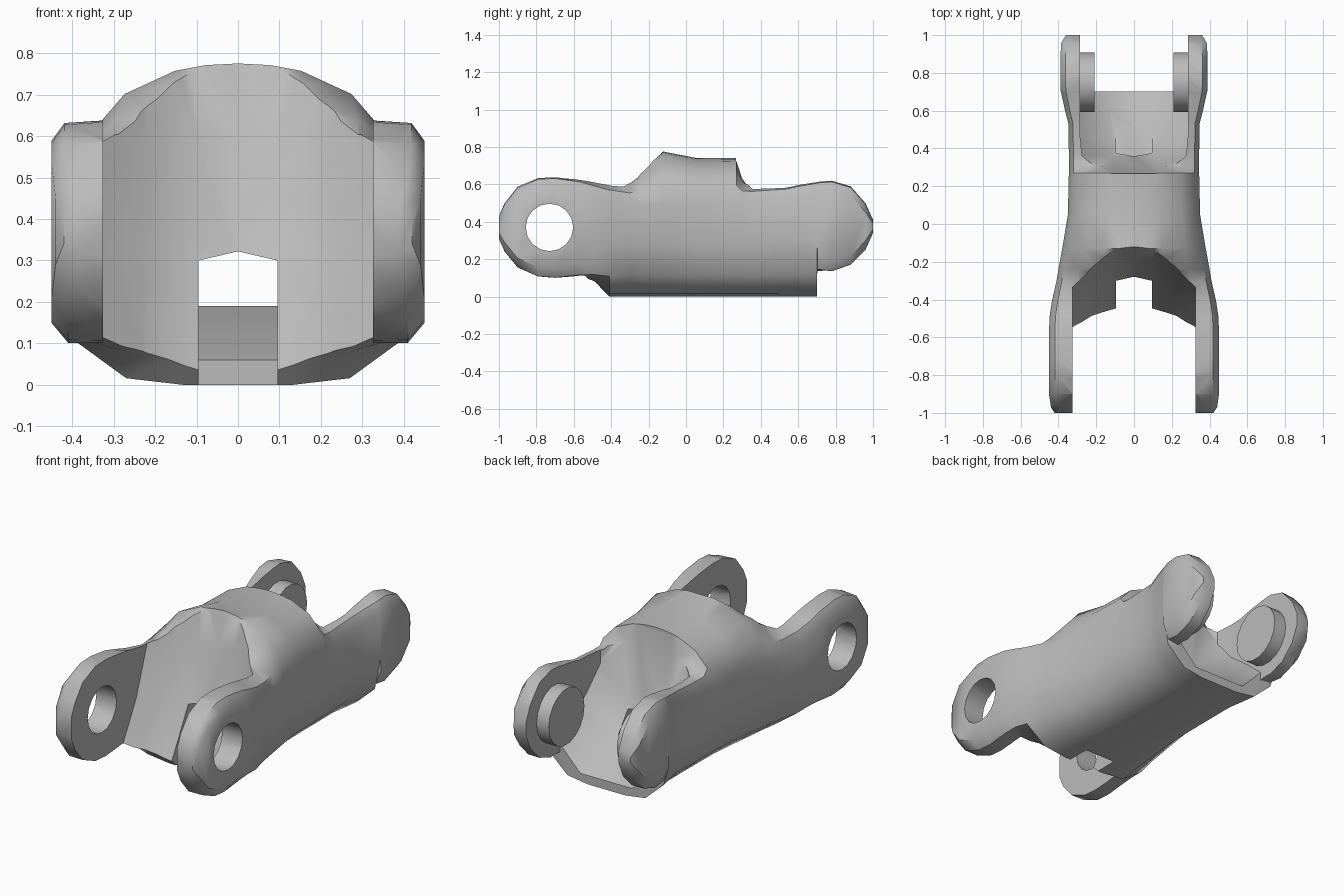
import bpy, bmesh, math
from mathutils import Matrix

if "Cube" in bpy.data.objects:
    bpy.data.objects.remove(bpy.data.objects["Cube"], do_unlink=True)

metal = bpy.data.materials.new("plain grey")
metal.use_nodes = True
grey = (0.5, 0.5, 0.5, 1)
metal.diffuse_color = grey
metal.node_tree.nodes["Principled BSDF"].inputs["Base Color"].default_value = grey


def finish(bm, name):
    bm.normal_update()
    if bm.calc_volume(signed=True) < 0:
        bmesh.ops.reverse_faces(bm, faces=bm.faces)
    mesh = bpy.data.meshes.new(name)
    bm.to_mesh(mesh)
    bm.free()
    mesh.materials.append(metal)
    ob = bpy.data.objects.new(name, mesh)
    bpy.context.collection.objects.link(ob)
    return ob


def loft(name, sections):
    """Skin matching closed sections and cap both ends."""
    bm = bmesh.new()
    rings = [[bm.verts.new(p) for p in s] for s in sections]
    for a, b in zip(rings, rings[1:]):
        for i in range(len(a)):
            j = (i + 1) % len(a)
            bm.faces.new((a[i], a[j], b[j], b[i]))
    bm.faces.new(rings[0][::-1])
    bm.faces.new(rings[-1])
    bm.normal_update()
    bmesh.ops.triangulate(bm, faces=bm.faces)
    return finish(bm, name)


def drum(name, x0, x1, y, radius, sides):
    """Cylinder lying along x at pivot height."""
    bm = bmesh.new()
    place = Matrix.Translation(((x0 + x1) / 2, y, 0.37)) @ Matrix.Rotation(math.pi / 2, 4, 'Y')
    bmesh.ops.create_cone(bm, cap_ends=True, segments=sides, radius1=radius, radius2=radius,
                          depth=x1 - x0, matrix=place)
    return finish(bm, name)


def activate(ob):
    bpy.ops.object.select_all(action='DESELECT')
    ob.select_set(True)
    bpy.context.view_layer.objects.active = ob


def cut(ob, cutter):
    mod = ob.modifiers.new("cut", 'BOOLEAN')
    mod.operation = 'DIFFERENCE'
    mod.solver = 'EXACT'
    mod.object = cutter
    activate(ob)
    bpy.ops.object.modifier_apply(modifier=mod.name)
    bpy.data.objects.remove(cutter, do_unlink=True)


def smooth(ob, angle):
    activate(ob)
    bpy.ops.object.shade_smooth_by_angle(angle=math.radians(angle))


# Outer hull: y, half width, top, bottom, top rounding, bottom rounding.
# Small roundings turn into square shoulders with a chamfer.
def hull_section(y, w, top, bottom, r, b):
    sharp_top, sharp_bottom = max(1, 0.2 / r), max(1, 0.2 / b)
    half = [(w * x, top - r * d ** sharp_top) for x, d in
            ((0.2, 0.02), (0.4, 0.07), (0.72, 0.27), (0.93, 0.6), (1, 1))]
    half += [(w * x, bottom + b * d ** sharp_bottom) for x, d in
             ((1, 1), (0.91, 0.4), (0.62, 0.06), (0.3, 0))]
    ring = [(0, top)] + half + [(0, bottom)] + [(-x, z) for x, z in reversed(half)]
    return [(x, y, z) for x, z in ring]


hull = [
    (-1.0, 0.42, 0.43, 0.31, 0.03, 0.03),
    (-0.97, 0.44, 0.50, 0.24, 0.05, 0.05),
    (-0.90, 0.45, 0.588, 0.155, 0.05, 0.05),
    (-0.79, 0.45, 0.634, 0.107, 0.05, 0.05),
    (-0.70, 0.45, 0.638, 0.10, 0.05, 0.05),
    (-0.57, 0.45, 0.625, 0.11, 0.06, 0.07),
    (-0.49, 0.447, 0.614, 0.08, 0.08, 0.14),
    (-0.41, 0.435, 0.606, 0, 0.1, 0.27),
    (-0.30, 0.41, 0.63, 0, 0.15, 0.28),
    (-0.24, 0.40, 0.70, 0, 0.22, 0.28),
    (-0.13, 0.38, 0.777, 0, 0.28, 0.28),
    (0.05, 0.35, 0.742, 0, 0.24, 0.28),
    (0.27, 0.345, 0.74, 0, 0.24, 0.28),
    (0.30, 0.345, 0.64, 0, 0.15, 0.28),
    (0.36, 0.345, 0.585, 0, 0.08, 0.28),
    (0.53, 0.347, 0.59, 0, 0.07, 0.3),
    (0.60, 0.365, 0.60, 0, 0.06, 0.3),
    (0.70, 0.387, 0.613, 0, 0.05, 0.3),
    (0.703, 0.388, 0.614, 0.13, 0.05, 0.1),
    (0.78, 0.39, 0.62, 0.135, 0.05, 0.05),
    (0.88, 0.39, 0.59, 0.17, 0.05, 0.05),
    (0.96, 0.385, 0.50, 0.25, 0.05, 0.05),
    (1.0, 0.36, 0.41, 0.34, 0.02, 0.02),
]
body = loft("link_body", [hull_section(*row) for row in hull])

# Front fork gap, closed by a sloped wall that is hollow in plan
wall = [(0.9, -0.08), (0.775, -0.12), (0.6, -0.18), (0.32, -0.28), (0.05, -0.43), (-0.1, -0.52)]
front_gap = []
for x, shift in ((0.325, 0.15), (0.22, 0.07), (0.1, 0.01), (0, 0)):
    sec = [(-1.2, 0.9)] + [(y - shift, z) for z, y in wall] + [(-1.2, -0.1)]
    front_gap.append([(x, y, z) for y, z in sec])
mirrored = [[(-x, y, z) for x, y, z in s] for s in reversed(front_gap[:-1])]
cut(body, loft("front_gap", front_gap + mirrored))

# Rear scoop: y, rim half width, floor half width, side foot height, floor height
scoop = [
    (0.268, 0.16, 0.11, 0.75, 0.72),
    (0.36, 0.275, 0.11, 0.5, 0.32),
    (0.46, 0.285, 0.11, 0.38, 0.19),
    (0.60, 0.285, 0.13, 0.27, 0.11),
    (0.701, 0.285, 0.16, 0.18, 0.05),
    (0.702, 0.285, 0.28, -0.1, -0.2),
    (1.1, 0.285, 0.28, -0.1, -0.2),
]
cut(body, loft("rear_scoop", [
    [(-wt, y, 0.9), (-wt, y, zm), (-wb, y, zf), (wb, y, zf), (wt, y, zm), (wt, y, 0.9)]
    for y, wt, wb, zm, zf in scoop]))

# Tendon slot through the middle, with a peaked roof
slot = [(-0.7, -0.1), (-0.28, -0.1), (-0.28, 0.06), (0.1, 0.19), (0.6, 0.19)]
cut(body, loft("slot", [[(x, y, z) for y, z in slot] + [(x, 0.6, roof), (x, -0.7, roof)]
                        for x, roof in ((-0.095, 0.3), (0, 0.322), (0.095, 0.3))]))

# Pivot holes in the front fork
cut(body, drum("pivot_hole", -0.6, 0.6, -0.73, 0.127, 16))
smooth(body, 40)

# Inward pivot pins on the rear fork
for name, x0, x1 in (("left_pivot_pin", 0.21, 0.3), ("right_pivot_pin", -0.3, -0.21)):
    smooth(drum(name, x0, x1, 0.75, 0.157, 18), 40)
